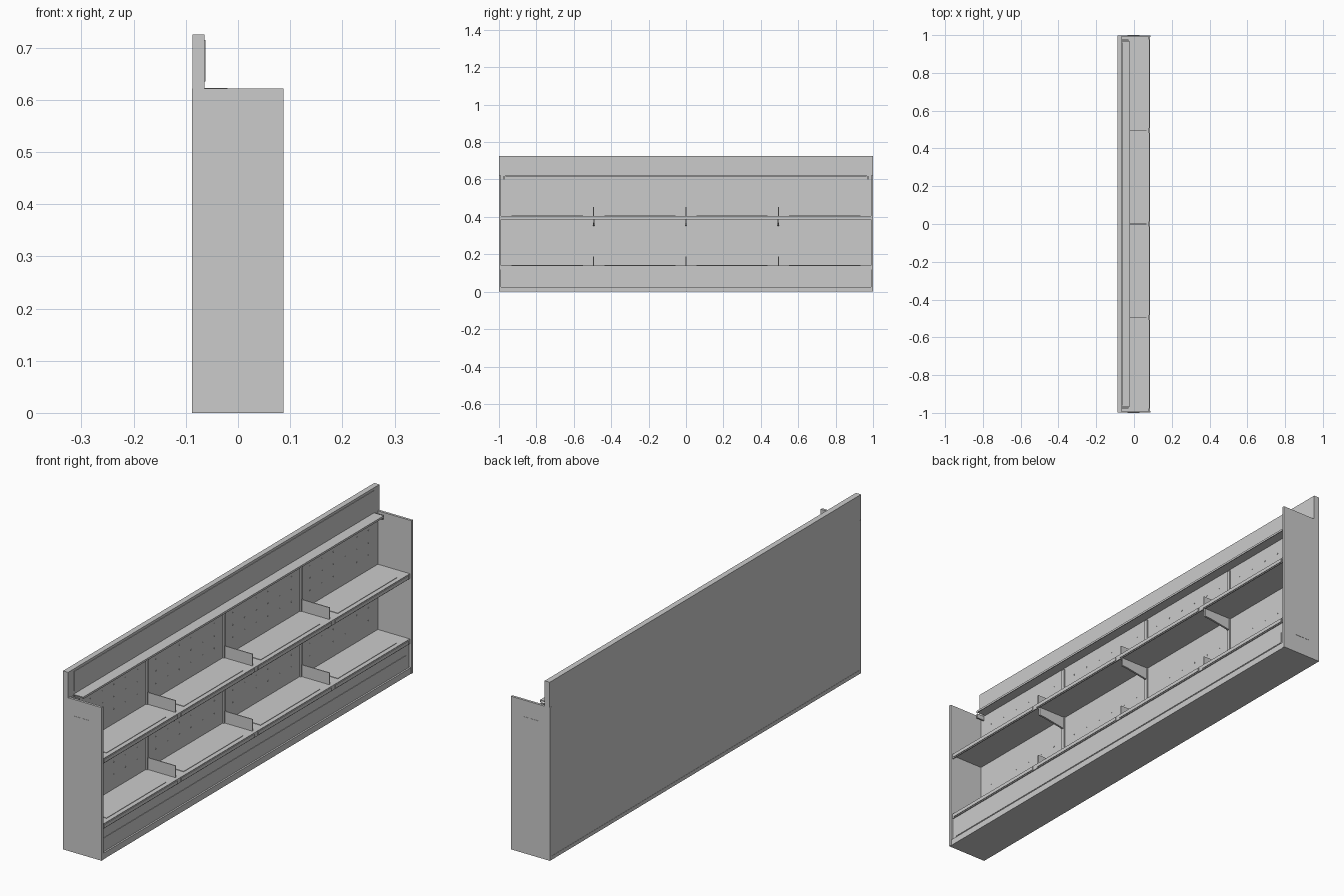
import bpy, bmesh, math
from mathutils import Matrix, Vector

if "Cube" in bpy.data.objects:
    bpy.data.objects.remove(bpy.data.objects["Cube"])

grey = bpy.data.materials.new("light_grey")
grey.diffuse_color = (0.6, 0.6, 0.6, 1)
grey.use_nodes = True
grey.node_tree.nodes["Principled BSDF"].inputs["Base Color"].default_value = grey.diffuse_color


def finish(name, bm):
    bmesh.ops.recalc_face_normals(bm, faces=bm.faces)
    me = bpy.data.meshes.new(name)
    bm.to_mesh(me)
    bm.free()
    me.materials.append(grey)
    ob = bpy.data.objects.new(name, me)
    bpy.context.collection.objects.link(ob)
    return ob


def add_box(bm, x, y, z):
    """Axis-aligned box from three (min, max) ranges."""
    size = [b - a for a, b in (x, y, z)]
    mid = [(a + b) / 2 for a, b in (x, y, z)]
    bmesh.ops.create_cube(bm, size=1, matrix=Matrix.Translation(mid) @ Matrix.Diagonal((*size, 1)))


def box(name, x, y, z):
    bm = bmesh.new()
    add_box(bm, x, y, z)
    return finish(name, bm)


def extrude_y(name, profile, y0, y1):
    """Closed (x, z) profile extruded along y."""
    bm = bmesh.new()
    face = bm.faces.new([bm.verts.new((x, y0, z)) for x, z in profile])
    new = bmesh.ops.extrude_face_region(bm, geom=[face])["geom"]
    bmesh.ops.translate(bm, verts=[v for v in new if isinstance(v, bmesh.types.BMVert)],
                        vec=(0, y1 - y0, 0))
    return finish(name, bm)


BACK, WALL, FRONT = -0.088, -0.064, 0.087
END = 0.989                       # inner face of the end panels
BAYS = [-0.742, -0.247, 0.247, 0.742]
JOINTS = [-0.494, 0.0, 0.494]
TIERS = {"lower": 0.14, "upper": 0.405}

# Back wall with header panel and bottom rail
box("back_wall", (BACK + 0.001, WALL), (-0.999, 0.999), (0.0, 0.725))
box("header_panel", (WALL - 0.002, WALL + 0.002), (-0.96, 0.96), (0.635, 0.715))
box("back_bottom_rail", (BACK, BACK + 0.003), (-0.999, 0.999), (0.0, 0.015))

# End panels, each with a thin cover plate
for side, s in (("near", -1), ("far", 1)):
    box(side + "_end_panel", (BACK, FRONT), sorted((s * END, s * 0.999)), (0, 0.622))
    box(side + "_end_cover", (-0.034, 0.03), sorted((s * 0.998, s * 1.0)), (0.075, 0.555))
    box(side + "_canopy_bracket", (WALL, -0.03), sorted((s * 0.97, s * 0.976)), (0.6, 0.618))

# Canopy strip along the back wall
extrude_y("canopy", [(WALL, 0.623), (-0.02, 0.623), (-0.02, 0.615), (-0.023, 0.615),
                     (-0.023, 0.619), (WALL, 0.619)], -0.965, 0.965)

# Base: floor, toe strip, kick panel and its raised strip
box("base_floor", (WALL, 0.085), (-END, END), (0.0, 0.006))
box("toe_strip", (0.078, 0.085), (-END, END), (0.004, 0.025))
box("kick_panel", (0.068, 0.076), (-END, END), (0.006, 0.135))
box("kick_strip", (0.075, 0.078), (-0.97, 0.97), (0.035, 0.08))

# Shelves with folded front lip, price rails and thin mats
for tier, z in TIERS.items():
    extrude_y(tier + "_shelf", [(WALL, z), (0.08, z), (0.08, z - 0.02), (0.076, z - 0.02),
                                (0.076, z - 0.005), (WALL, z - 0.005)], -END, END)
    rails, mats = bmesh.new(), bmesh.new()
    for y in BAYS:
        add_box(rails, (0.079, 0.083), (y - 0.235, y + 0.235), (z - 0.017, z - 0.003))
        add_box(mats, (-0.035, 0.062), (y - 0.19, y + 0.19), (z - 0.001, z + 0.002))
    finish(tier + "_price_rails", rails)
    finish(tier + "_shelf_mats", mats)

    # Low dividers and the arms under the shelf at each joint
    for i, y in enumerate(JOINTS):
        box(f"{tier}_divider_{i}", (WALL, 0.066), (y - 0.002, y + 0.002), (z, z + 0.048))
        if tier == "upper":
            extrude_y(f"shelf_arm_{i}", [(WALL, z - 0.004), (0.06, z - 0.004), (0.06, z - 0.038),
                                         (0.03, z - 0.04), (WALL, z - 0.055)], y - 0.004, y + 0.004)

# Slotted posts on the back wall
for i, y in enumerate(JOINTS):
    box(f"wall_post_{i}", (WALL - 0.001, -0.058), (y - 0.007, y + 0.007), (0.13, 0.612))

# Small round pegs in rows across every bay
bm = bmesh.new()
turn = Matrix.Rotation(math.pi / 2, 4, "Y")
for z0 in TIERS.values():
    for y in BAYS:
        for row in range(3):
            for col in range(6):
                pos = Vector((WALL, y + (col - 2.5) * 0.075, z0 + 0.06 + row * 0.05))
                bmesh.ops.create_cone(bm, cap_ends=True, segments=8, radius1=0.003, radius2=0.003,
                                      depth=0.002, matrix=Matrix.Translation(pos) @ turn)
finish("wall_pegs", bm)
